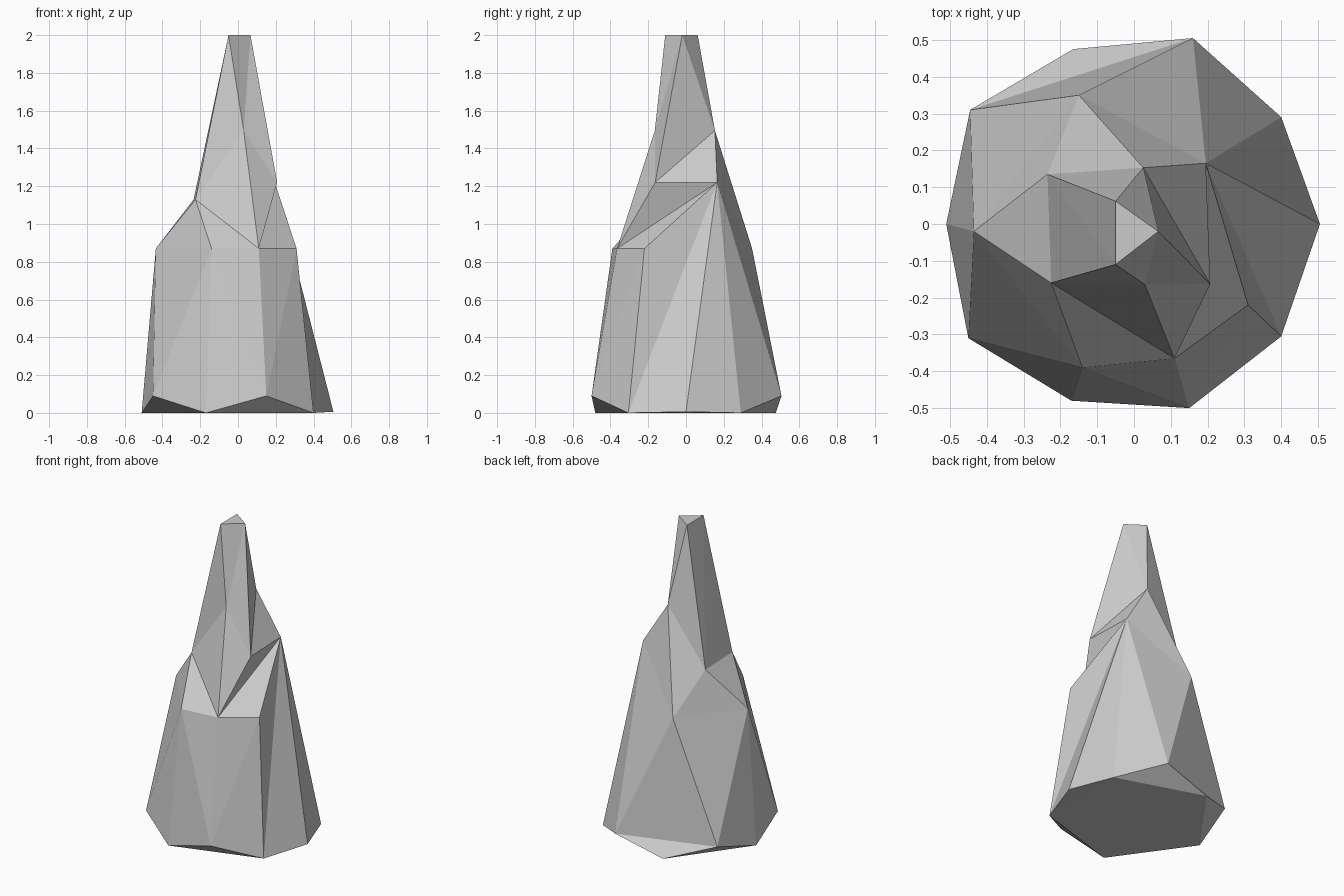
import bpy
import bmesh

cube = bpy.data.objects.get("Cube")
if cube:
    bpy.data.objects.remove(cube, do_unlink=True)

# Stone material
stone = bpy.data.materials.new("grey stone")
stone.use_nodes = True
colour = (0.6, 0.6, 0.6, 1.0)
stone.diffuse_color = colour
stone.node_tree.nodes["Principled BSDF"].inputs["Base Color"].default_value = colour

bm = bmesh.new()


def ring(height, *points):
    """Corners that share one height."""
    return [bm.verts.new((x, y, height)) for x, y in points]


def fan(centre, *around, closed=False):
    """Triangles from one corner out to its neighbours."""
    loop = list(around) + ([around[0]] if closed else [])
    for first, second in zip(loop, loop[1:]):
        bm.faces.new((centre, first, second))


# Foot: ten corners, some lifted off the ground
foot = ring(0, (.505, 0), (.4, .29), (.16, .505), (-.165, .475), (-.445, .31),
            (-.51, 0), (-.45, -.31), (-.17, -.48), (.15, -.5), (.4, -.305))
foot[0].co.z = .006
lifted = foot[2::2]
for corner in lifted:
    corner.co.z = .09
east, north_east, north, north_west, west_high, west, south_west, south_low, south, south_east = foot

# Ledges climbing in a spiral to the tip
ledge_right, ledge_notch, ledge_front, ledge_left, ledge_back = ring(
    .87, (.31, -.22), (.11, -.365), (-.14, -.39), (-.435, -.02), (-.15, .35))
shelf_front, shelf_back = ring(1.13, (-.225, -.16), (-.235, .135))
shoulder_front, shoulder_back = ring(1.22, (.207, -.163), (.195, .165))
neck_front, neck_back = ring(1.495, (.03, -.165), (.025, .153))
tip_back, tip_right, tip_front = tip = ring(2, (-.05, .062), (.066, -.02), (-.05, -.11))

# Lower walls
fan(shoulder_back, south_east, east, north_east, north, ledge_back, neck_back,
    shoulder_front, ledge_notch, ledge_right, closed=True)
fan(ledge_front, ledge_left, south_west, south_low, south, ledge_notch,
    shelf_front, closed=True)
fan(ledge_left, shelf_front, shelf_back, ledge_back, west_high, west, south_west)
fan(south, south_east, ledge_right, ledge_notch)
fan(north, ledge_back, west_high, north_west)

# Upper spire
fan(neck_front, tip_front, shelf_front, ledge_notch, shoulder_front, tip_right, closed=True)
fan(neck_back, shoulder_front, tip_right, tip_back, shelf_back, ledge_back)
fan(shelf_back, tip_back, tip_front, shelf_front)
bm.faces.new(tip)

# Underside: flat base with chipped corners
bm.faces.new(foot[1::2])
for i in range(0, len(foot), 2):
    bm.faces.new((foot[i - 1], foot[i], foot[i + 1]))

bmesh.ops.recalc_face_normals(bm, faces=bm.faces)
mesh = bpy.data.meshes.new("rock_spire")
bm.to_mesh(mesh)
bm.free()
mesh.materials.append(stone)
rock = bpy.data.objects.new("rock_spire", mesh)
bpy.context.collection.objects.link(rock)
